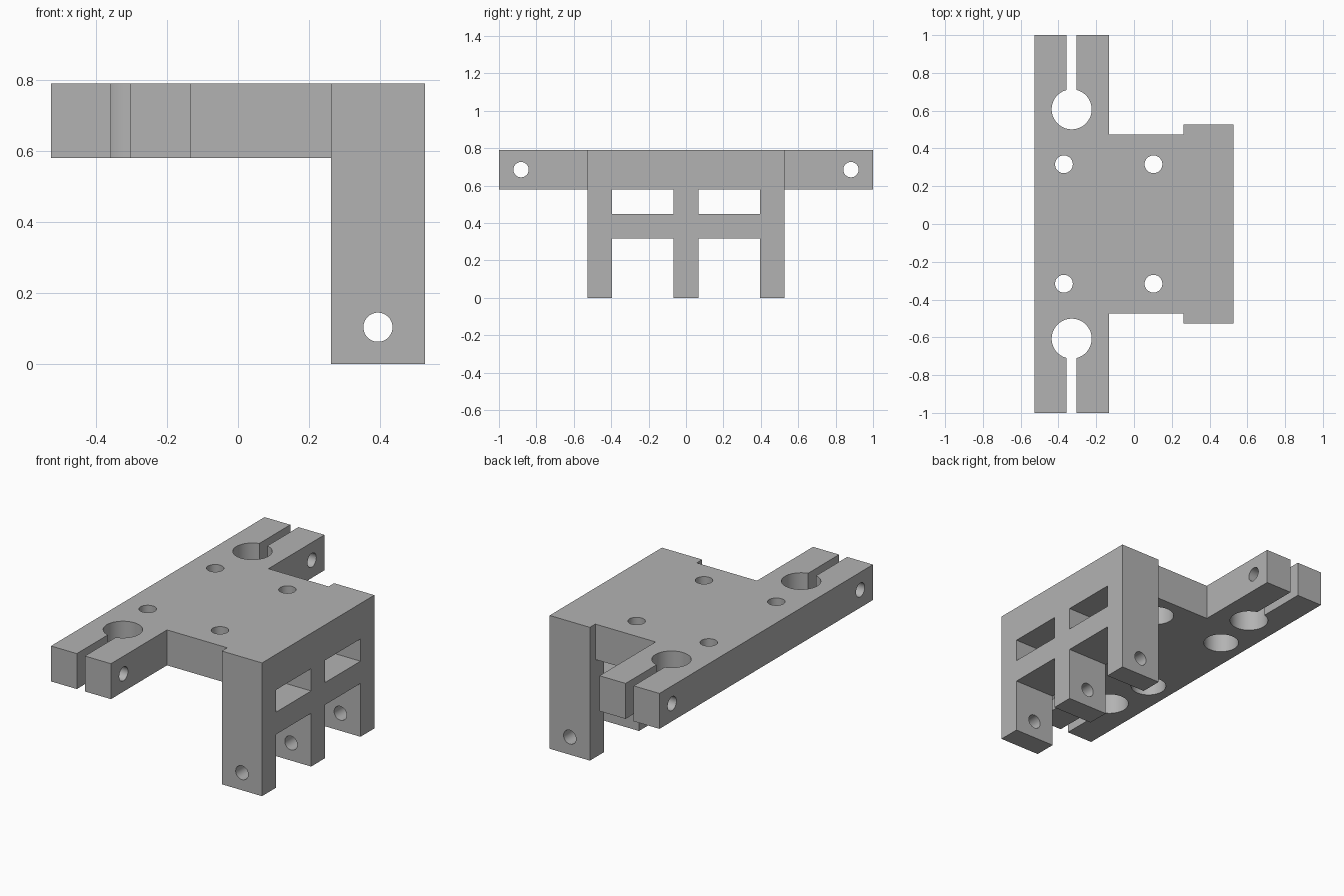
import bpy
import bmesh
from math import radians
from mathutils import Matrix, Vector

cube = bpy.data.objects.get("Cube")
if cube:
    bpy.data.objects.remove(cube, do_unlink=True)

grey = bpy.data.materials.new("mid grey")
grey.use_nodes = True
colour = (0.45, 0.45, 0.45, 1)
grey.diffuse_color = colour
grey.node_tree.nodes["Principled BSDF"].inputs["Base Color"].default_value = colour

TOP, UNDER = 0.79, 0.58            # plate faces
BACK, FRONT = -0.526, 0.526        # x extent
LEG_X = 0.262                      # inner face of the legs


def finish(name, bm):
    bmesh.ops.recalc_face_normals(bm, faces=bm.faces)
    mesh = bpy.data.meshes.new(name)
    bm.to_mesh(mesh)
    bm.free()
    mesh.materials.append(grey)
    obj = bpy.data.objects.new(name, mesh)
    bpy.context.collection.objects.link(obj)
    return obj


def prism(name, points, push):
    """Extrude a closed outline along a vector."""
    bm = bmesh.new()
    face = bm.faces.new([bm.verts.new(p) for p in points])
    result = bmesh.ops.extrude_face_region(bm, geom=[face])
    verts = [v for v in result["geom"] if isinstance(v, bmesh.types.BMVert)]
    bmesh.ops.translate(bm, verts=verts, vec=push)
    return finish(name, bm)


def box(name, low, high):
    (x0, y0, z0), (x1, y1, z1) = low, high
    outline = [(x0, y0, z0), (x1, y0, z0), (x1, y1, z0), (x0, y1, z0)]
    return prism(name, outline, (0, 0, z1 - z0))


def rod(name, centre, radius, length, axis):
    bm = bmesh.new()
    turn = Vector((0, 0, 1)).rotation_difference(Vector(axis)).to_matrix().to_4x4()
    bmesh.ops.create_cone(bm, cap_ends=True, segments=48, radius1=radius, radius2=radius,
                          depth=length, matrix=Matrix.Translation(centre) @ turn)
    return finish(name, bm)


def combine(target, tool, operation):
    """Apply a boolean and discard the tool."""
    mod = target.modifiers.new(operation, "BOOLEAN")
    mod.operation, mod.solver, mod.object = operation, "EXACT", tool
    graph = bpy.context.evaluated_depsgraph_get()
    mesh = bpy.data.meshes.new_from_object(target.evaluated_get(graph))
    target.modifiers.clear()
    target.data = mesh
    bpy.data.objects.remove(tool, do_unlink=True)


# Top plate with two clamp arms
half = [(BACK, 1), (-0.133, 1), (-0.133, 0.475), (LEG_X, 0.475)]
outline = half + [(x, -y) for x, y in reversed(half)]
bracket = prism("bracket", [(x, y, UNDER) for x, y in outline], (0, 0, TOP - UNDER))

# Three-legged end frame
legs = box("leg_frame", (LEG_X, -0.526, 0), (FRONT, 0.526, TOP))
combine(bracket, legs, "UNION")

middle = (TOP + UNDER) / 2
for side in (-1, 1):
    # Openings above and below the cross rail
    y0, y1 = sorted((side * 0.066, side * 0.396))
    for z0, z1 in ((-0.1, 0.316), (0.448, UNDER)):
        window = box("window_cutter", (LEG_X - 0.1, y0, z0), (FRONT + 0.1, y1, z1))
        combine(bracket, window, "DIFFERENCE")

    # Clamp bore, slot and pinch screw hole
    bore = rod("bore_cutter", (-0.33, side * 0.607, middle), 0.106, 0.4, (0, 0, 1))
    combine(bracket, bore, "DIFFERENCE")
    y0, y1 = sorted((side * 0.607, side * 1.1))
    slot = box("slot_cutter", (-0.357, y0, 0.5), (-0.304, y1, 0.9))
    combine(bracket, slot, "DIFFERENCE")
    pinch = rod("pinch_cutter", (-0.33, side * 0.882, middle), 0.041, 0.6, (1, 0, 0))
    combine(bracket, pinch, "DIFFERENCE")

    # Mounting holes, counterbored from below
    for x in (-0.371, 0.103):
        hole = rod("hole_cutter", (x, side * 0.316, middle), 0.047, 0.4, (0, 0, 1))
        combine(bracket, hole, "DIFFERENCE")
        recess = rod("recess_cutter", (x, side * 0.316, UNDER), 0.097, 0.22, (0, 0, 1))
        combine(bracket, recess, "DIFFERENCE")

# Hinge pin hole through all the legs
pin = rod("pin_cutter", (0.394, 0, 0.104), 0.041, 1.4, (0, 1, 0))
combine(bracket, pin, "DIFFERENCE")

bpy.ops.object.select_all(action="DESELECT")
bracket.select_set(True)
bpy.context.view_layer.objects.active = bracket
bpy.ops.object.shade_smooth_by_angle(angle=radians(30))
